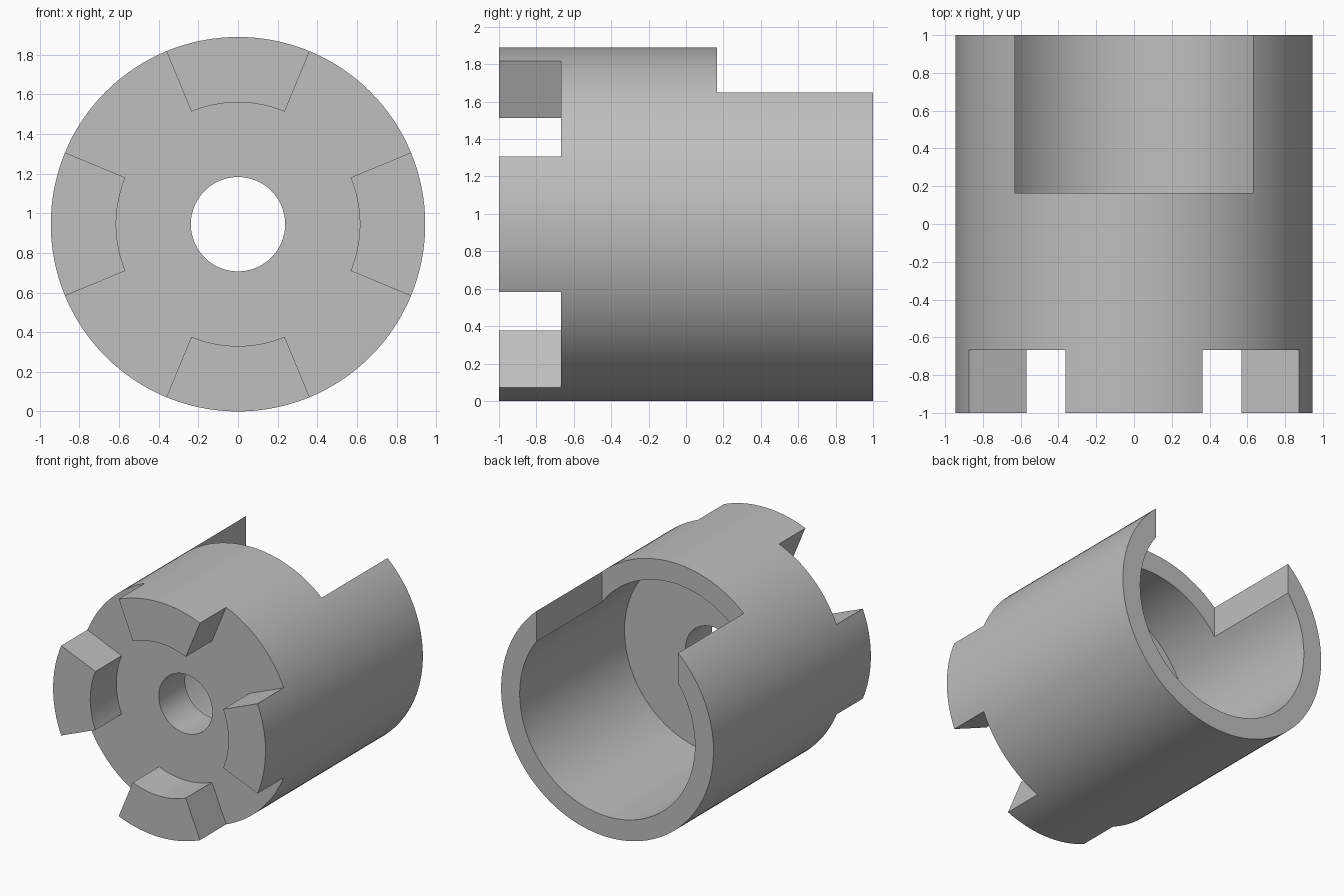
import bpy, bmesh, math
from mathutils import Vector

cube = bpy.data.objects.get("Cube")
if cube:
    bpy.data.objects.remove(cube, do_unlink=True)

R, BORE, TOOTH_IN, HOLE = 0.945, 0.78, 0.615, 0.238
FRONT, FLOOR, BACK = -0.667, -0.333, 1.0
TOOTH_LEN = 0.333
SEGMENTS = 128

grey = bpy.data.materials.new("plain_grey")
grey.use_nodes = True
colour = (0.52, 0.52, 0.52, 1)
grey.diffuse_color = colour
grey.node_tree.nodes["Principled BSDF"].inputs["Base Color"].default_value = colour


def new_object(name, bm):
    mesh = bpy.data.meshes.new(name)
    bm.to_mesh(mesh)
    bm.free()
    mesh.materials.append(grey)
    obj = bpy.data.objects.new(name, mesh)
    bpy.context.collection.objects.link(obj)
    return obj


# Cup body: closed radius/depth profile turned around the y axis
profile = [(HOLE, FRONT), (TOOTH_IN, FRONT), (R, FRONT), (R, BACK),
           (BORE, BACK), (BORE, FLOOR), (HOLE, FLOOR)]
bm = bmesh.new()
rings = []
for i in range(SEGMENTS):
    a = math.tau * i / SEGMENTS
    rings.append([bm.verts.new((r * math.cos(a), y, R + r * math.sin(a)))
                  for r, y in profile])
count = len(profile)
front_ring = []
for i in range(SEGMENTS):
    here, there = rings[i], rings[(i + 1) % SEGMENTS]
    for j in range(count):
        k = (j + 1) % count
        face = bm.faces.new((here[j], here[k], there[k], there[j]))
        if j == 1:
            front_ring.append(face)
bmesh.ops.recalc_face_normals(bm, faces=bm.faces)

# Four coupling teeth: alternate eighths of the front ring pulled forward
teeth = []
for face in front_ring:
    c = face.calc_center_median()
    angle = math.degrees(math.atan2(c.z - R, c.x))
    if (angle + 22.5) % 90 < 45:
        teeth.append(face)
pulled = bmesh.ops.extrude_face_region(bm, geom=teeth)["geom"]
bmesh.ops.translate(bm, vec=Vector((0, -TOOTH_LEN, 0)),
                    verts=[g for g in pulled if isinstance(g, bmesh.types.BMVert)])
bmesh.ops.delete(bm, geom=[f for f in teeth if f.is_valid], context="FACES_ONLY")
bmesh.ops.recalc_face_normals(bm, faces=bm.faces)
body = new_object("coupling_body", bm)

# Open slot through the upper wall at the back
bm = bmesh.new()
bmesh.ops.create_cube(bm, size=1)
bmesh.ops.scale(bm, vec=(1.26, 1.2, 1.2), verts=bm.verts)
bmesh.ops.translate(bm, vec=(0, 0.765, R + 0.8), verts=bm.verts)
cutter = new_object("slot_cutter", bm)
cutter.hide_render = True

cut = body.modifiers.new("slot", "BOOLEAN")
cut.operation = "DIFFERENCE"
cut.solver = "EXACT"
cut.object = cutter
bpy.ops.object.select_all(action="DESELECT")
body.select_set(True)
bpy.context.view_layer.objects.active = body
bpy.ops.object.modifier_apply(modifier=cut.name)
bpy.data.objects.remove(cutter, do_unlink=True)
bpy.ops.object.shade_smooth_by_angle(angle=math.radians(30))
